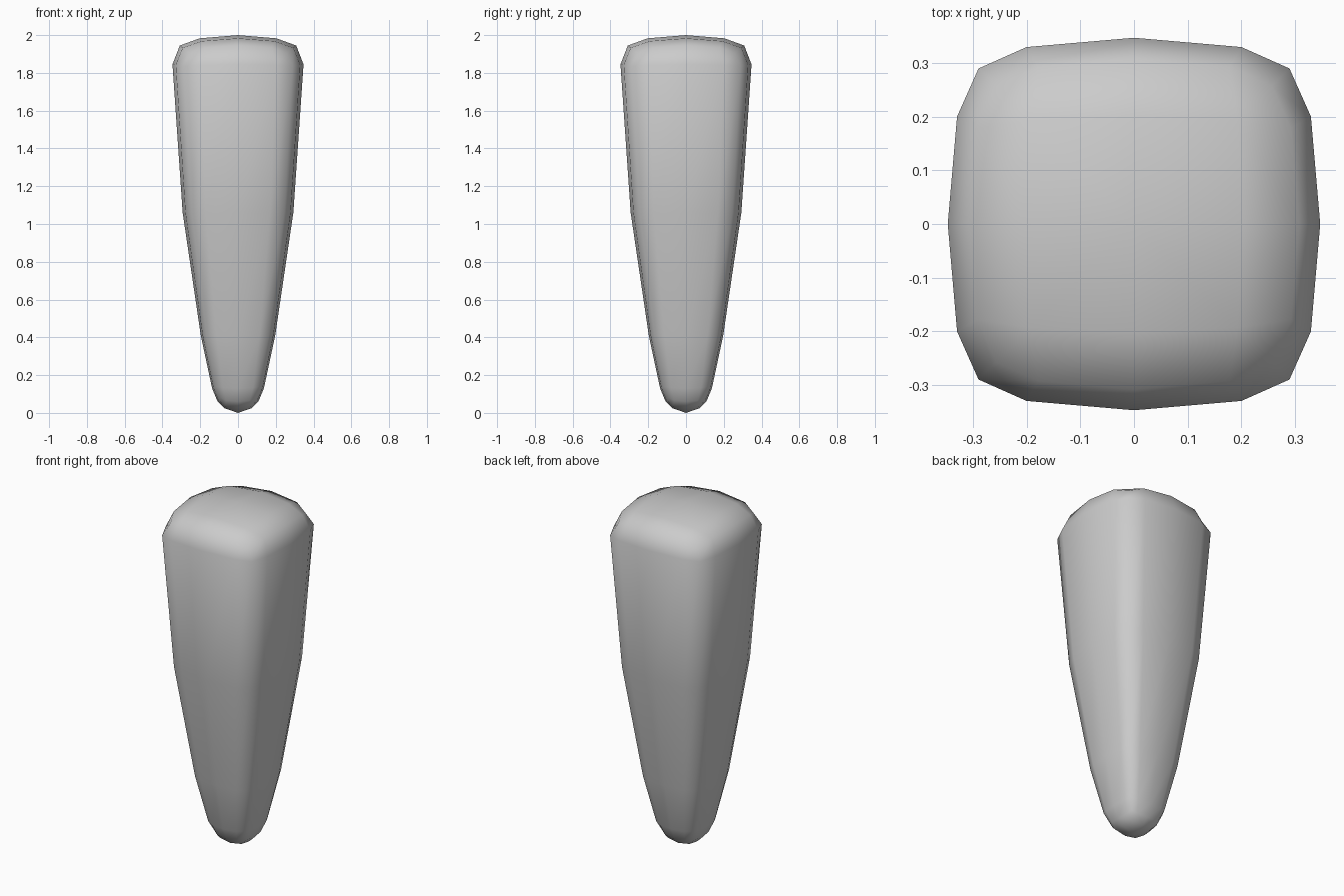
import bpy
import bmesh

default = bpy.data.objects.get("Cube")
if default:
    bpy.data.objects.remove(default, do_unlink=True)

# Rounded square cross-section, one side, repeated by quarter turns
SIDE = [(-0.577, -0.95), (0, -1), (0.577, -0.95), (0.835, -0.835)]
# Half width, height and corner height shift of each ring, bottom to top
RINGS = [(0.108, 0.06, 0.02), (0.137, 0.13, 0.01), (0.197, 0.41, 0),
         (0.293, 1.06, 0), (0.347, 1.845, -0.01), (0.308, 1.945, -0.04)]


def section(half, z, drop):
    points = []
    x_y = list(SIDE)
    for turn in range(4):
        for i, (x, y) in enumerate(x_y):
            shift = (0.3, 0, 0.3, 1)[i] * drop
            points.append((x * half, y * half, z + shift))
        x_y = [(-y, x) for x, y in x_y]
    return points


def cap(bm, ring, half, z, drop, centre_z):
    # Inner square of eight points around a centre, giving a four by four grid
    inner = []
    side = [(0, -half), (half * 0.95, -half * 0.95)]
    for turn in range(4):
        for i, (x, y) in enumerate(side):
            inner.append(bm.verts.new((x, y, z + i * drop)))
        side = [(-y, x) for x, y in side]
    centre = bm.verts.new((0, 0, centre_z))
    for s in range(4):
        a = inner[2 * s - 1]
        b = inner[2 * s]
        c = inner[2 * s + 1]
        r = [ring[(4 * s + k) % 16] for k in range(-1, 4)]
        bm.faces.new((r[0], r[1], a, ring[4 * s - 2]))
        bm.faces.new((r[1], r[2], b, a))
        bm.faces.new((r[2], r[3], c, b))
        bm.faces.new((centre, inner[2 * s - 2], a, b))


# Tapered body
bm = bmesh.new()
loops = [[bm.verts.new(p) for p in section(*ring)] for ring in RINGS]
for low, high in zip(loops, loops[1:]):
    for i in range(16):
        j = (i + 1) % 16
        bm.faces.new((low[i], low[j], high[j], high[i]))
cap(bm, loops[0], 0.072, 0.025, 0.01, 0.0)
cap(bm, loops[-1], 0.203, 1.983, -0.015, 2.0)
bmesh.ops.recalc_face_normals(bm, faces=bm.faces)
for face in bm.faces:
    face.smooth = True

mesh = bpy.data.meshes.new("tapered_peg")
bm.to_mesh(mesh)
bm.free()
peg = bpy.data.objects.new("tapered_peg", mesh)
bpy.context.scene.collection.objects.link(peg)

# Plain grey
grey = bpy.data.materials.new("plain_grey")
grey.use_nodes = True
colour = (0.6, 0.6, 0.6, 1)
grey.diffuse_color = colour
grey.node_tree.nodes["Principled BSDF"].inputs["Base Color"].default_value = colour
mesh.materials.append(grey)
